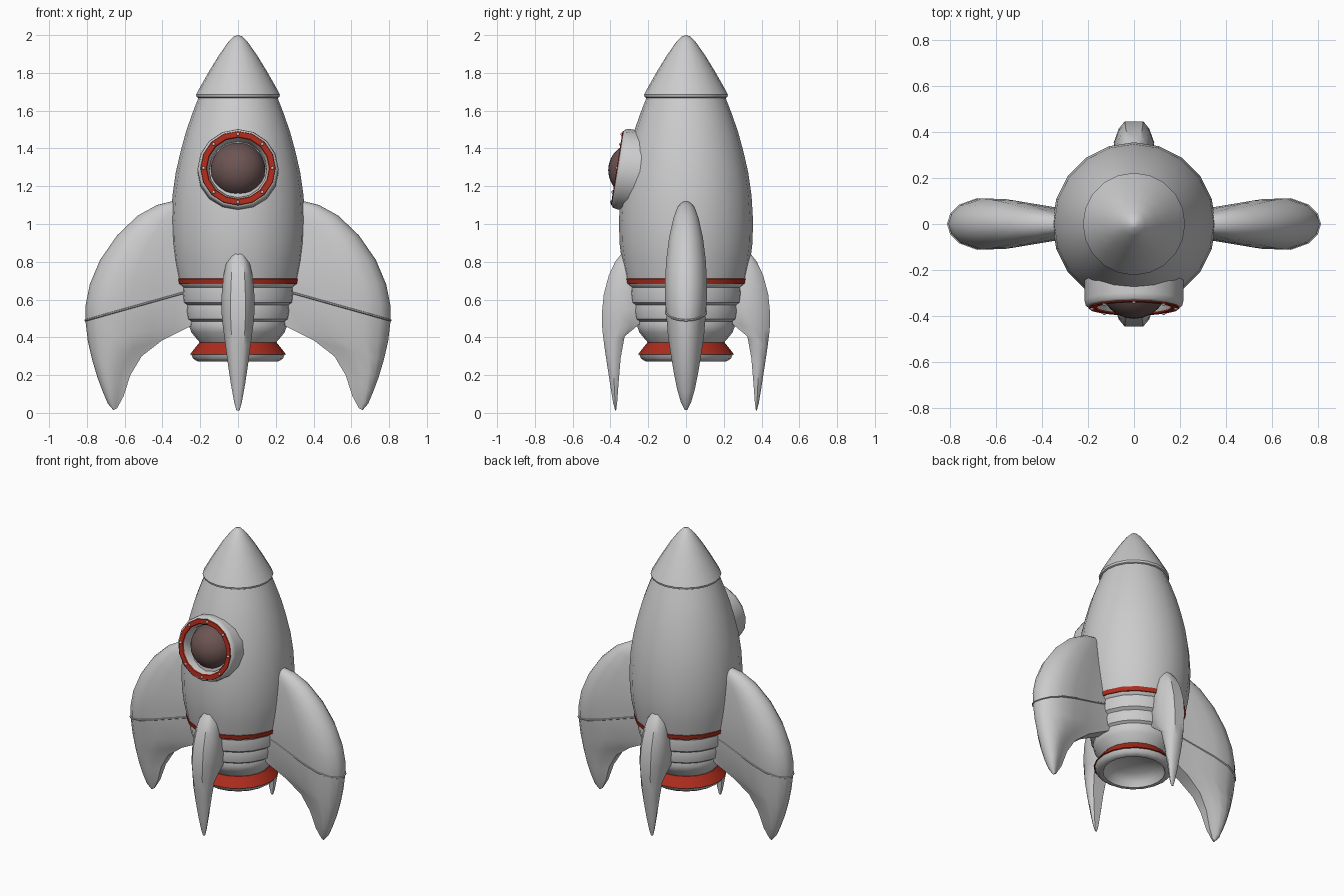
import bpy, bmesh, math
from mathutils import Matrix, Vector


def material(name, rgb):
    m = bpy.data.materials.new(name)
    m.diffuse_color = (*rgb, 1)
    return m


RED = material("red", (0.42, 0.025, 0.012))
GLASS = material("brown_glass", (0.15, 0.09, 0.085))


def finish(bm, name, mat=None, matrix=None):
    bmesh.ops.remove_doubles(bm, verts=bm.verts, dist=1e-5)
    bmesh.ops.recalc_face_normals(bm, faces=bm.faces)
    if matrix:
        bm.transform(matrix)
    me = bpy.data.meshes.new(name)
    bm.to_mesh(me)
    bm.free()
    ob = bpy.data.objects.new(name, me)
    bpy.context.collection.objects.link(ob)
    if mat:
        me.materials.append(mat)
    return ob


def skin(bm, rings, wrap=False):
    """Join rings of points with quads."""
    vs = [[bm.verts.new(p) for p in r] for r in rings]
    pairs = list(zip(vs, vs[1:])) + ([(vs[-1], vs[0])] if wrap else [])
    for a, b in pairs:
        n = len(a)
        for i in range(n):
            j = (i + 1) % n
            bm.faces.new((a[i], a[j], b[j], b[i]))
    return vs


def lathe(name, profile, n=20, mat=None, matrix=None, wrap=False):
    bm = bmesh.new()
    rings = [[(r * math.cos(k * math.tau / n), r * math.sin(k * math.tau / n), z)
              for k in range(n)] for r, z in profile]
    skin(bm, rings, wrap)
    return finish(bm, name, mat, matrix)


# Fin cross-section: (outer-to-inner fraction, relative half thickness)
TEARDROP = [(0, 0), (0.025, 0.4), (0.09, 0.75), (0.22, 1), (0.4, 0.97),
            (0.6, 0.8), (0.8, 0.63), (1, 0.55)]
BOXY = [(0, 0), (0, 0.45), (0.15, 0.75), (0.45, 1), (0.75, 0.95), (1, 0.75)]


def fin(name, stations, section, angle):
    """Loft sections (outer x, outer z, inner x, inner z, half thickness)."""
    bm = bmesh.new()
    outline = section + [(s, -h) for s, h in reversed(section[1:])]
    rings = [[(ox + (ix - ox) * s, t * h, oz + (iz - oz) * s) for s, h in outline]
             for ox, oz, ix, iz, t in stations]
    vs = skin(bm, rings)
    bm.faces.new(vs[0])
    bm.faces.new(vs[-1])
    return finish(bm, name, None, Matrix.Rotation(math.radians(angle), 4, 'Z'))


# Hull with ribbed lower section
lathe("hull", [(0, 1.68), (0.205, 1.68), (0.24, 1.59), (0.275, 1.49), (0.305, 1.38),
               (0.33, 1.27), (0.347, 1.15), (0.355, 1.02), (0.352, 0.9), (0.34, 0.8),
               (0.322, 0.71), (0.316, 0.68), (0.298, 0.665), (0.301, 0.63),
               (0.295, 0.585), (0.275, 0.57), (0.28, 0.54), (0.272, 0.497),
               (0.255, 0.485), (0.259, 0.46), (0.246, 0.425), (0.2, 0.37), (0, 0.37)])
lathe("hull_band", [(0.315, 0.712), (0.327, 0.71), (0.322, 0.682), (0.31, 0.68)],
      mat=RED, wrap=True)

# Nose cone with rolled lip
lathe("nose_cone", [(0, 1.665), (0.205, 1.665), (0.219, 1.672), (0.222, 1.685),
                    (0.214, 1.7), (0.195, 1.735), (0.152, 1.81), (0.1, 1.895),
                    (0.05, 1.965), (0.02, 1.994), (0, 2.0)])

# Engine nozzle: red flare, grey lip and hollow bell
lathe("nozzle_flare", [(0.19, 0.375), (0.205, 0.372), (0.254, 0.31), (0.235, 0.305)],
      mat=RED, wrap=True)
lathe("nozzle_bell", [(0.19, 0.36), (0.246, 0.308), (0.238, 0.288), (0.215, 0.273),
                      (0.195, 0.275), (0.18, 0.31), (0.14, 0.345), (0, 0.36)])

# Large side fins, each with a raised seam
LARGE = [(0.35, 1.12, 0.2, 1.11, 0.02), (0.43, 1.1, 0.2, 1.06, 0.045),
         (0.53, 1.045, 0.2, 0.99, 0.066), (0.64, 0.94, 0.2, 0.88, 0.09),
         (0.73, 0.81, 0.2, 0.79, 0.105), (0.785, 0.68, 0.21, 0.73, 0.111),
         (0.807, 0.57, 0.22, 0.69, 0.11), (0.808, 0.49, 0.22, 0.655, 0.105),
         (0.795, 0.38, 0.22, 0.475, 0.095), (0.772, 0.28, 0.4, 0.385, 0.08),
         (0.745, 0.19, 0.51, 0.3, 0.065), (0.715, 0.11, 0.57, 0.2, 0.048),
         (0.69, 0.05, 0.605, 0.09, 0.028), (0.66, 0.015, 0.64, 0.025, 0.008)]
SEAM = [(0.807, 0.496, 0.22, 0.661, 0.106), (0.813, 0.493, 0.22, 0.658, 0.112),
        (0.813, 0.487, 0.22, 0.652, 0.112), (0.807, 0.484, 0.22, 0.649, 0.105)]
for side, angle in (("right", 0), ("left", 180)):
    fin(side + "_fin", LARGE, TEARDROP, angle)
    fin(side + "_fin_seam", SEAM, TEARDROP, angle)

# Small front and back fins
SMALL = [(0.34, 0.845, 0.26, 0.84, 0.035), (0.375, 0.8, 0.26, 0.79, 0.062),
         (0.408, 0.73, 0.26, 0.72, 0.077), (0.435, 0.63, 0.25, 0.64, 0.086),
         (0.446, 0.52, 0.24, 0.56, 0.088), (0.443, 0.44, 0.24, 0.475, 0.08),
         (0.432, 0.35, 0.325, 0.405, 0.069), (0.417, 0.25, 0.346, 0.29, 0.055),
         (0.4, 0.14, 0.356, 0.17, 0.038), (0.385, 0.05, 0.364, 0.06, 0.02),
         (0.375, 0.012, 0.37, 0.012, 0.008)]
for side, angle in (("front", -90), ("back", 90)):
    fin(side + "_fin", SMALL, BOXY, angle)

# Porthole, leaning back with the hull
PORT = Matrix.Translation((0, -0.362, 1.295)) @ Matrix.Rotation(math.radians(81), 4, 'X')
lathe("porthole_frame", [(0.215, -0.15), (0.215, -0.03), (0.21, -0.008), (0.2, 0),
                         (0.165, 0), (0.152, -0.03), (0.148, -0.15)],
      16, None, PORT, wrap=True)
lathe("porthole_ring", [(0.2, -0.002), (0.197, 0.005), (0.168, 0.005), (0.163, -0.002)],
      16, RED, PORT, wrap=True)
bm = bmesh.new()
bmesh.ops.create_uvsphere(bm, u_segments=24, v_segments=14, radius=0.147)
finish(bm, "porthole_glass", GLASS, Matrix.Translation((0, -0.265, 1.285)))

# Bolts around the porthole ring
bm = bmesh.new()
for k in range(8):
    a = k * math.tau / 8
    spot = Vector((0.182 * math.cos(a), 0.182 * math.sin(a), 0.004))
    bmesh.ops.create_uvsphere(bm, u_segments=8, v_segments=6, radius=0.009,
                              matrix=Matrix.Translation(spot))
finish(bm, "porthole_bolts", None, PORT)

# Smooth shading with crisp edges
for ob in bpy.context.collection.objects:
    ob.select_set(True)
    bpy.context.view_layer.objects.active = ob
bpy.ops.object.shade_smooth_by_angle(angle=math.radians(40))
